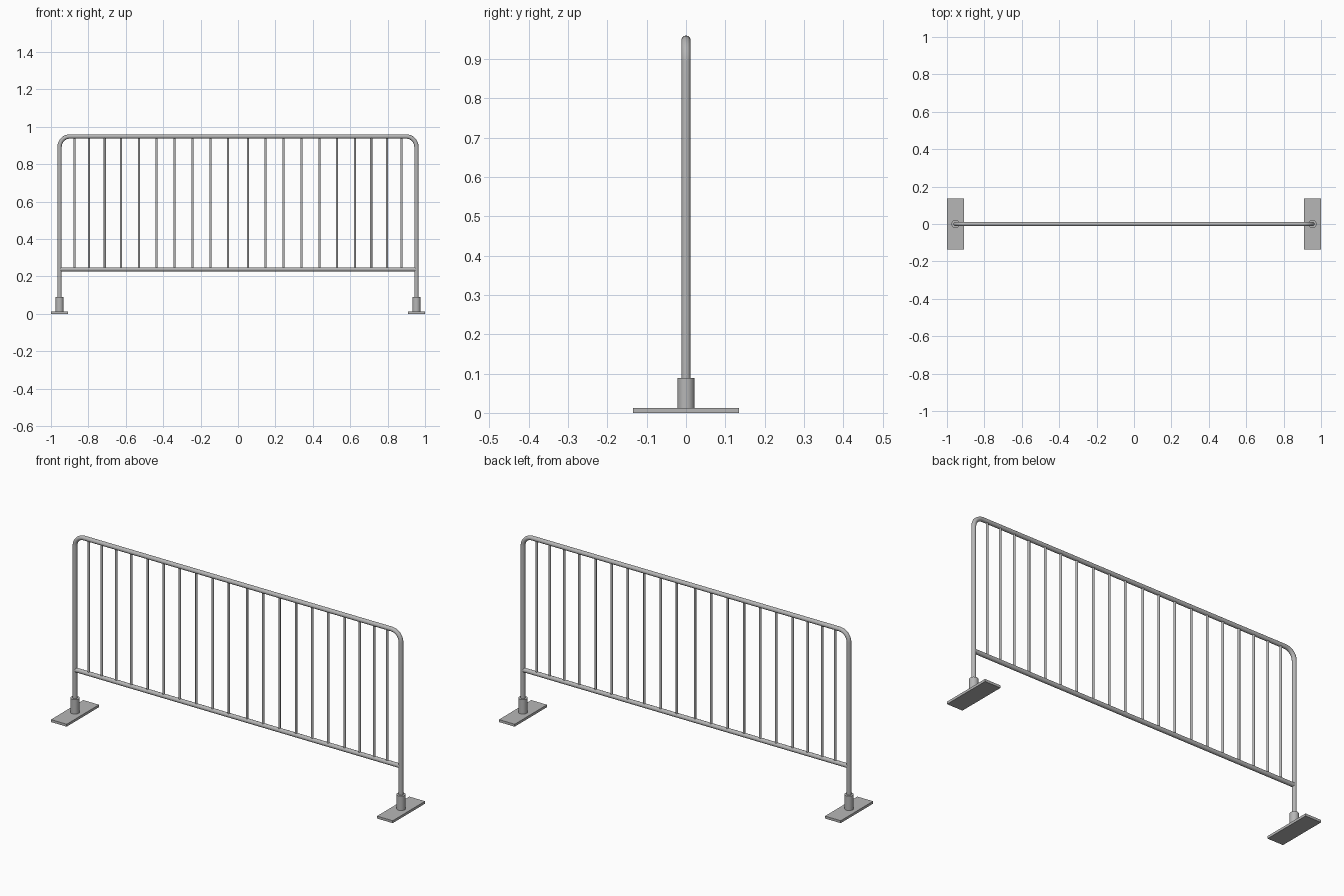
import bpy
import math

cube = bpy.data.objects.get("Cube")
if cube:
    bpy.data.objects.remove(cube)

# Single galvanised steel colour
steel = bpy.data.materials.new("galvanised_grey")
steel.use_nodes = True
GREY = (0.47, 0.47, 0.47, 1)
steel.diffuse_color = GREY
steel.node_tree.nodes["Principled BSDF"].inputs["Base Color"].default_value = GREY

POST_X = 0.954
TUBE_R = 0.0115
TOP_Z = 0.96 - TUBE_R
RAIL_Z = 0.238
PLATE_H = 0.013


def finish(obj, name, smooth=True):
    obj.name = name
    obj.data.name = name
    obj.data.materials.clear()
    obj.data.materials.append(steel)
    if smooth:
        bpy.ops.object.shade_smooth_by_angle(angle=math.radians(40))
    return obj


def cylinder(name, radius, length, location, sides=12, rotation=(0, 0, 0)):
    bpy.ops.mesh.primitive_cylinder_add(
        vertices=sides, radius=radius, depth=length,
        location=location, rotation=rotation)
    return finish(bpy.context.object, name)


# Bent tube frame: two posts joined by a top rail with rounded corners
bend = 0.055
right_half = [(POST_X, PLATE_H)]
for i in range(9):
    a = math.pi / 2 * i / 8
    right_half.append((POST_X - bend + bend * math.cos(a),
                       TOP_Z - bend + bend * math.sin(a)))
path = right_half + [(-x, z) for x, z in reversed(right_half)]

curve = bpy.data.curves.new("tube_frame", "CURVE")
curve.dimensions = "3D"
curve.bevel_depth = TUBE_R
curve.bevel_resolution = 5
curve.use_fill_caps = True
spline = curve.splines.new("POLY")
spline.points.add(len(path) - 1)
for point, (x, z) in zip(spline.points, path):
    point.co = (x, 0, z, 1)
frame = bpy.data.objects.new("tube_frame", curve)
bpy.context.collection.objects.link(frame)
bpy.ops.object.select_all(action="DESELECT")
frame.select_set(True)
bpy.context.view_layer.objects.active = frame
bpy.ops.object.convert(target="MESH")
finish(bpy.context.object, "tube_frame")

# Lower rail between the posts
cylinder("lower_rail", TUBE_R, 2 * POST_X - 0.01, (0, 0, RAIL_Z),
         14, (0, math.pi / 2, 0))

# Upright bars, slightly closer together towards the ends
bar_x = [0.053, 0.147, 0.243, 0.34, 0.435, 0.529, 0.625, 0.712, 0.797, 0.874]
for side, sign in (("left", 1), ("right", -1)):
    for i, x in enumerate(bar_x):
        cylinder(f"{side}_bar_{i + 1}", 0.0062, TOP_Z - RAIL_Z,
                 (sign * x, 0, (TOP_Z + RAIL_Z) / 2), 10)

    # Foot plate and the sleeve that holds the post
    bpy.ops.mesh.primitive_cube_add(size=1, location=(sign * POST_X, 0, PLATE_H / 2))
    plate = bpy.context.object
    plate.scale = (2 * (1 - POST_X), 0.27, PLATE_H)
    bpy.ops.object.transform_apply(location=False, rotation=False, scale=True)
    finish(plate, f"{side}_foot_plate", smooth=False)
    cylinder(f"{side}_post_sleeve", 0.022, 0.076,
             (sign * POST_X, 0, PLATE_H + 0.038), 16)
